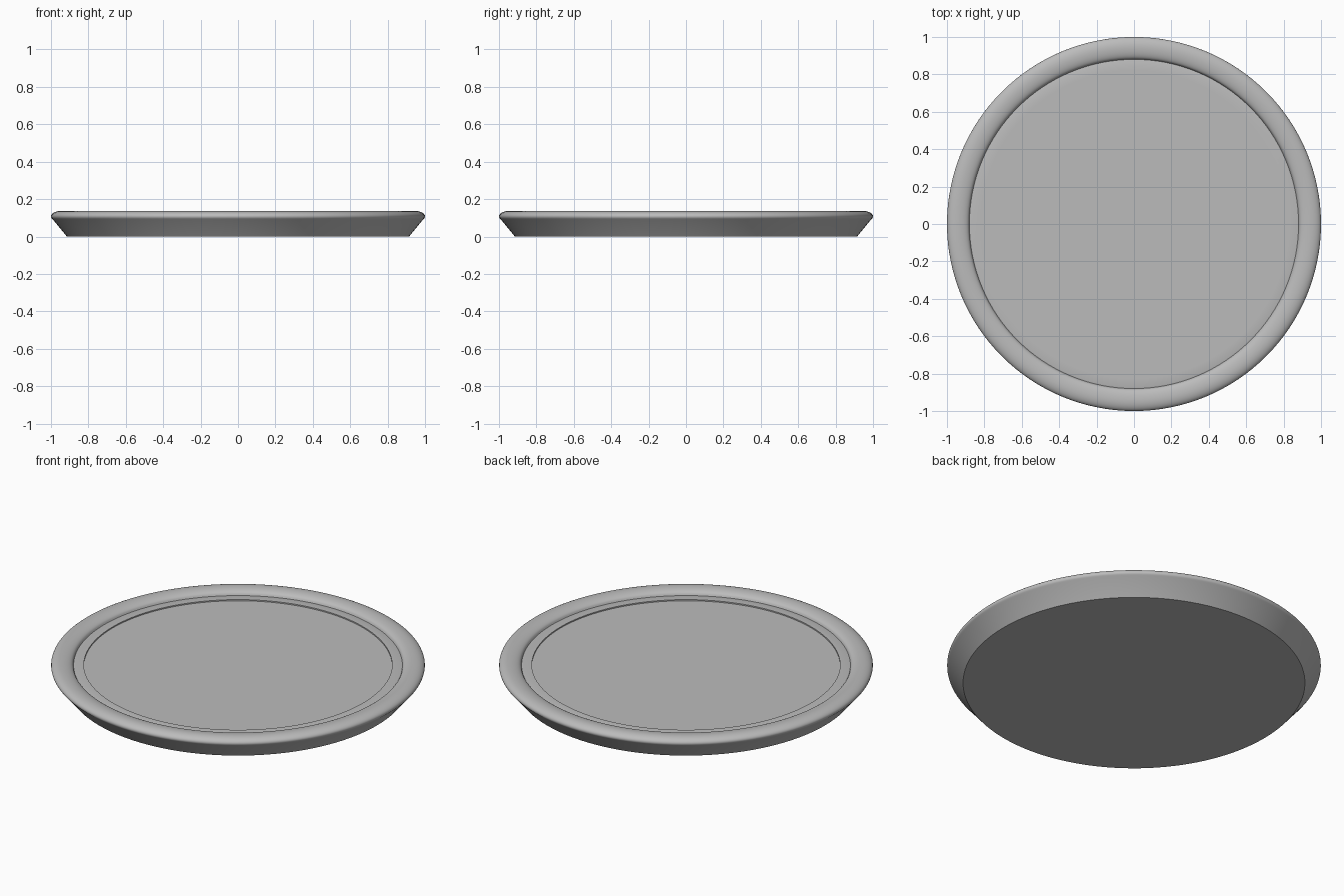
import bpy
import bmesh
import math

old = bpy.data.objects.get("Cube")
if old:
    bpy.data.objects.remove(old, do_unlink=True)

SEGMENTS = 128


def make_material(name, colour):
    mat = bpy.data.materials.new(name)
    mat.use_nodes = True
    mat.diffuse_color = colour
    mat.node_tree.nodes["Principled BSDF"].inputs["Base Color"].default_value = colour
    return mat


def lathe(name, profile, mat):
    """Spin an (r, z) profile around z; it starts and ends on the axis."""
    bm = bmesh.new()
    verts = [bm.verts.new((r, 0, z)) for r, z in profile]
    edges = [bm.edges.new(pair) for pair in zip(verts, verts[1:])]
    bmesh.ops.spin(bm, geom=verts + edges, cent=(0, 0, 0), axis=(0, 0, 1),
                   angle=math.tau, steps=SEGMENTS, use_duplicate=False)
    bmesh.ops.remove_doubles(bm, verts=bm.verts, dist=0.0005)
    bmesh.ops.recalc_face_normals(bm, faces=bm.faces)
    mesh = bpy.data.meshes.new(name)
    bm.to_mesh(mesh)
    bm.free()
    obj = bpy.data.objects.new(name, mesh)
    bpy.context.collection.objects.link(obj)
    mesh.materials.append(mat)
    bpy.ops.object.select_all(action="DESELECT")
    obj.select_set(True)
    bpy.context.view_layer.objects.active = obj
    bpy.ops.object.shade_smooth_by_angle(angle=math.radians(30))
    return obj


def arc(cx, cz, rx, rz, start, end, steps=8):
    """Points along an elliptical arc, angles in degrees."""
    angles = [math.radians(start + (end - start) * i / steps) for i in range(steps + 1)]
    return [(cx + rx * math.cos(a), cz + rz * math.sin(a)) for a in angles]


grey = make_material("plain grey", (0.5, 0.5, 0.5, 1))

# Flared base, rolled lip, inner slope and the shallow recessed floor
base = [(0, 0), (0.915, 0)]
lip = arc(0.945, 0.108, 0.055, 0.029, -35, 90, 12)
inner_slope = arc(0.945, 0.112, 0.062, 0.025, 98, 172, 8)
floor = [(0.88, 0.108), (0.873, 0.11), (0.825, 0.11), (0.825, 0.103), (0, 0.103)]
lathe("round_tray", base + lip + inner_slope + floor, grey)
